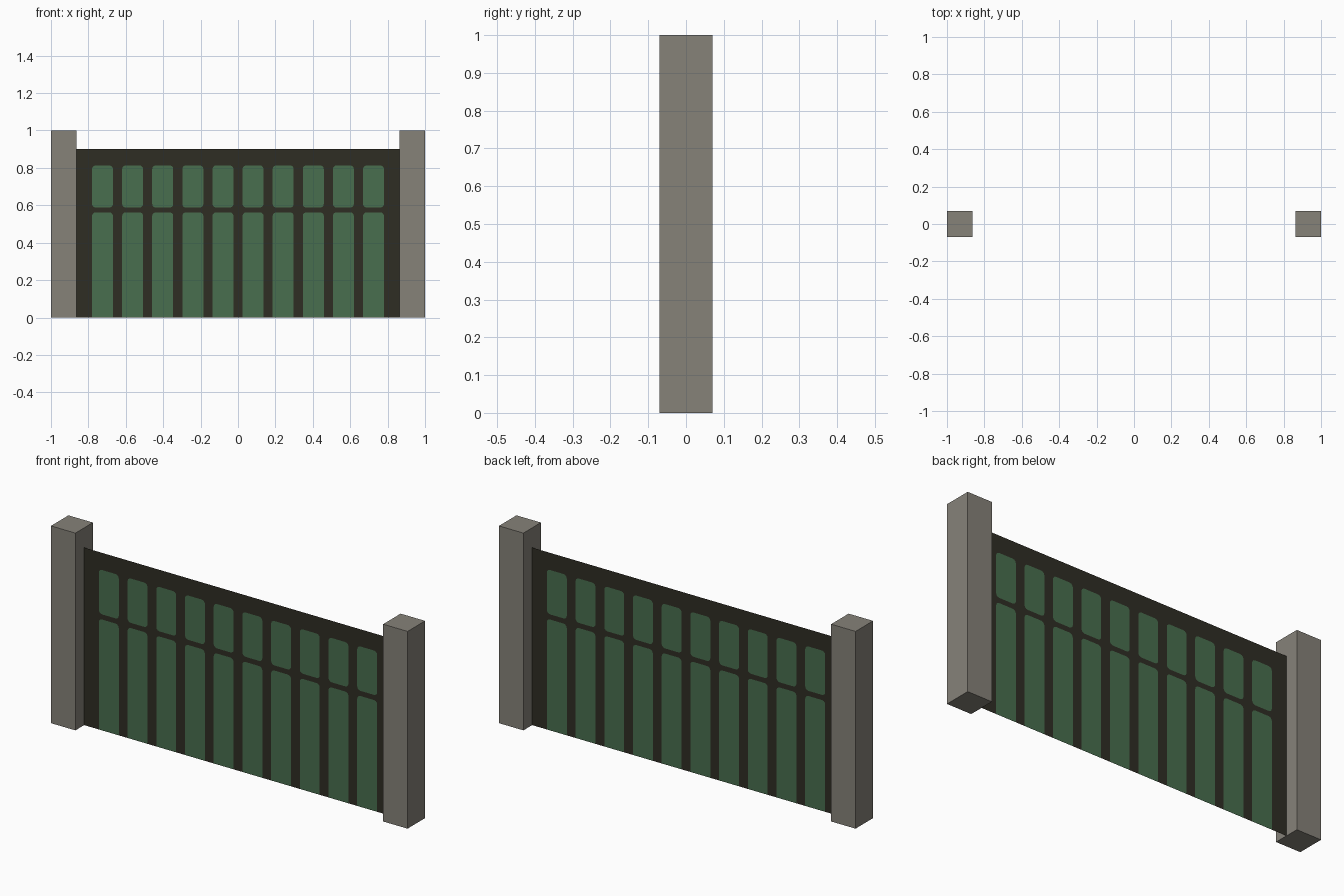
import bpy, bmesh, math

if "Cube" in bpy.data.objects:
    bpy.data.objects.remove(bpy.data.objects["Cube"])


def material(name, rgb):
    m = bpy.data.materials.new(name)
    m.diffuse_color = [(c / 255 / 12.92 if c < 11 else ((c / 255 + 0.055) / 1.055) ** 2.4) for c in rgb] + [1]
    m.use_nodes = True
    m.node_tree.nodes["Principled BSDF"].inputs["Base Color"].default_value = m.diffuse_color
    return m


STONE = material("grey stone", (134, 130, 121))
DARK = material("dark frame", (47, 45, 36))
GREEN = material("green pane", (72, 110, 78))

HALF, TOP = 0.863, 0.90            # panel half width and height
PITCH, W, R = 0.161, 0.056, 0.018  # pane spacing, half width, corner radius
UPPER = (0.588, 0.813)             # upper pane bottom and top
LOWER_TOP = 0.562
COLUMNS = [(i - 4.5) * PITCH for i in range(10)]


def corner(z, up):
    """Rounded left corner, listed from the pane centre side to its left side."""
    s = 1 if up else -1
    return [(-W + R - R * math.sin(a), z + s * (R * math.cos(a) - R))
            for a in (0, math.pi / 6, math.pi / 3, math.pi / 2)]


def make_panel(name, polygons, mat):
    """Flat sheet at y = 0 made from polygons in x and z."""
    bm = bmesh.new()
    for poly in polygons:
        bm.faces.new([bm.verts.new((x, 0, z)) for x, z in poly])
    bmesh.ops.remove_doubles(bm, verts=bm.verts, dist=1e-5)
    bmesh.ops.triangulate(bm, faces=bm.faces)
    for f in bm.faces:
        f.normal_update()
        if f.normal.y > 0:
            f.normal_flip()
    me = bpy.data.meshes.new(name)
    bm.to_mesh(me)
    bm.free()
    me.materials.append(mat)
    bpy.context.collection.objects.link(bpy.data.objects.new(name, me))


# Left halves of one column: pane edges, then the frame around them
upper_edge = [(0, UPPER[1])] + corner(UPPER[1], True) + corner(UPPER[0], False)[::-1] + [(0, UPPER[0])]
lower_edge = [(0, LOWER_TOP)] + corner(LOWER_TOP, True) + [(-W, 0)]
frame_half = [(-PITCH / 2, 0), (-PITCH / 2, TOP), (0, TOP)] + upper_edge + lower_edge
pane_halves = [upper_edge, lower_edge + [(0, 0)]]


def repeat(halves):
    return [[(cx + s * x, z) for x, z in half] for cx in COLUMNS for s in (1, -1) for half in halves]


# Frame with its end strips, and the panes
edge = 5 * PITCH
strips = [[(s * edge, 0), (s * HALF, 0), (s * HALF, TOP), (s * edge, TOP)] for s in (-1, 1)]
make_panel("fence_frame", repeat([frame_half]) + strips, DARK)
make_panel("fence_panes", repeat(pane_halves), GREEN)

# End posts
for side, s in (("left", -1), ("right", 1)):
    bpy.ops.mesh.primitive_cube_add(size=1, location=(s * 0.9315, 0, 0.5))
    post = bpy.context.object
    post.name = side + "_post"
    post.scale = (0.137, 0.14, 1)
    post.data.materials.append(STONE)
